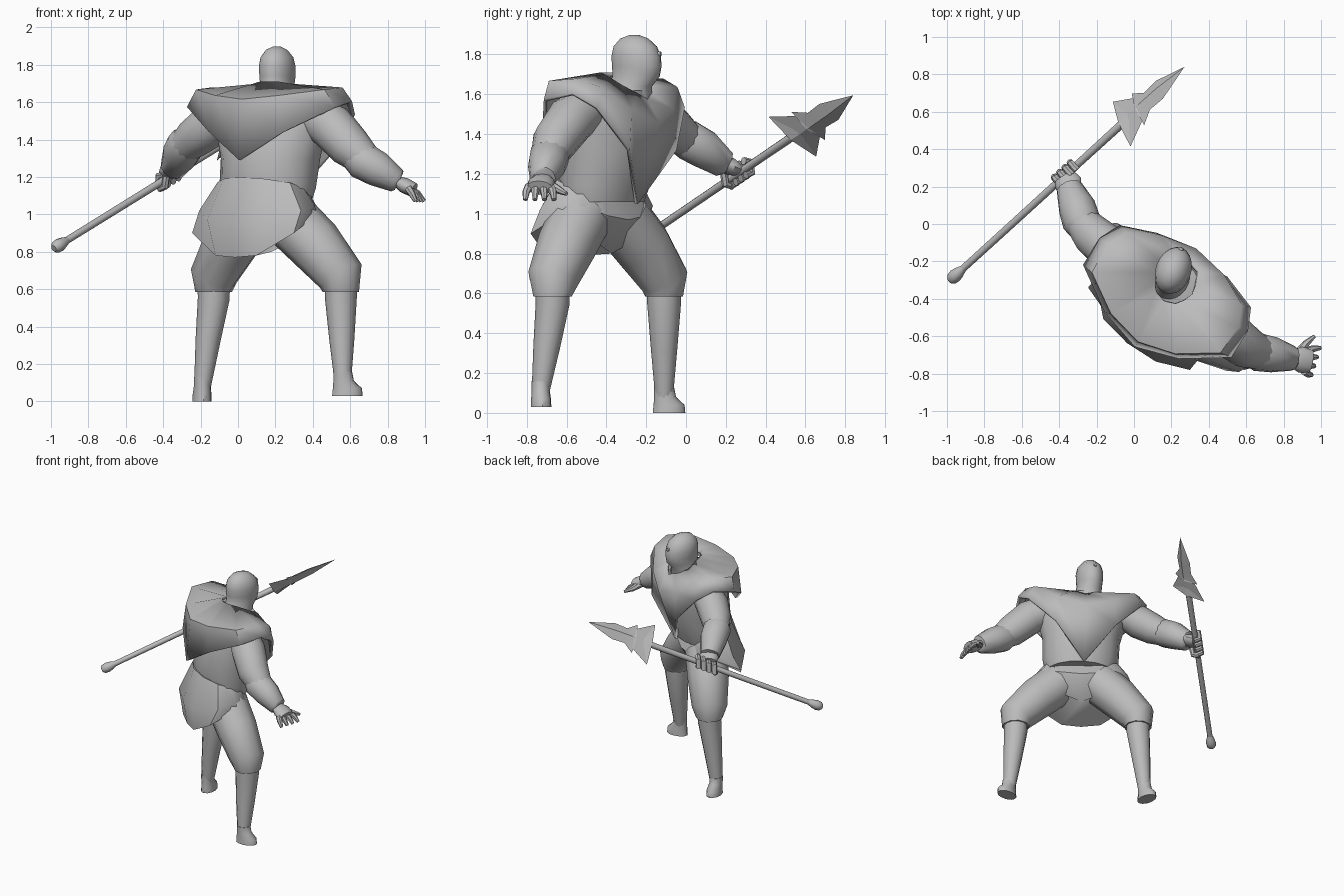
import bpy, bmesh
from math import sin, cos, pi, radians
from mathutils import Vector

cube = bpy.data.objects.get("Cube")
if cube:
    bpy.data.objects.remove(cube)

GREY = (0.5, 0.5, 0.5, 1)
clay = bpy.data.materials.new("clay_grey")
clay.use_nodes = True
clay.diffuse_color = GREY
bsdf = next(n for n in clay.node_tree.nodes if n.type == 'BSDF_PRINCIPLED')
bsdf.inputs["Base Color"].default_value = GREY


def finish(name, bm, angle=45):
    bmesh.ops.recalc_face_normals(bm, faces=bm.faces)
    mesh = bpy.data.meshes.new(name)
    bm.to_mesh(mesh)
    bm.free()
    mesh.materials.append(clay)
    ob = bpy.data.objects.new(name, mesh)
    bpy.context.collection.objects.link(ob)
    bpy.ops.object.select_all(action='DESELECT')
    ob.select_set(True)
    bpy.context.view_layer.objects.active = ob
    bpy.ops.object.shade_smooth_by_angle(angle=radians(angle))
    return ob


def loft(name, rings, caps=True, angle=45):
    """Skin a list of equal closed rings."""
    bm = bmesh.new()
    loops = [[bm.verts.new(p) for p in ring] for ring in rings]
    n = len(loops[0])
    for a, b in zip(loops, loops[1:]):
        for i in range(n):
            j = (i + 1) % n
            bm.faces.new((a[i], a[j], b[j], b[i]))
    if caps:
        bm.faces.new(loops[0])
        bm.faces.new(loops[-1])
    return finish(name, bm, angle)


def frame(x, y, yaw):
    """Turn (left, forward, up) into world coordinates."""
    c, s = cos(radians(yaw)), sin(radians(yaw))
    return lambda left, fwd, z: Vector((x + c * fwd - s * left, y + s * fwd + c * left, z))


def stack(name, at, layers, n=16):
    """Horizontal ellipses: (height, forward offset, half width, half depth)."""
    return loft(name, [[at(w * cos(2 * pi * i / n), o + d * sin(2 * pi * i / n), z)
                        for i in range(n)] for z, o, w, d in layers])


def mirrored(at, half):
    """Close a half ring, front centre to back centre, across the body."""
    return [at(*p) for p in half] + [at(-a, b, c) for a, b, c in half[-2:0:-1]]


def limb(name, path, n=12, flat=1.0):
    """Tube through (x, y, z, radius) points, without twist."""
    pts = [Vector(p[:3]) for p in path]
    rings, last, q = [], None, None
    for i, p in enumerate(pts):
        t = (pts[min(i + 1, len(pts) - 1)] - pts[max(i - 1, 0)]).normalized()
        q = last.rotation_difference(t) @ q if last else t.to_track_quat('Z', 'Y')
        last = t
        r = path[i][3]
        rings.append([p + q @ Vector((r * cos(2 * pi * k / n), r * flat * sin(2 * pi * k / n), 0))
                      for k in range(n)])
    return loft(name, rings)


body = frame(0.19, -0.36, 58)
hips = frame(0.14, -0.42, 51)
face = frame(0.21, -0.25, 70)

# Torso and head
stack("torso", body, [(1.06, -.06, .25, .18), (1.14, -.06, .275, .21), (1.3, -.03, .28, .23),
                      (1.45, -.02, .32, .22), (1.56, 0, .32, .18), (1.62, .05, .14, .12)])
stack("head", face, [(1.54, -.05, .12, .13), (1.64, -.035, .095, .115), (1.69, 0, .088, .122),
                     (1.74, .003, .093, .128), (1.79, 0, .095, .128), (1.84, -.005, .085, .112),
                     (1.88, -.01, .055, .072), (1.897, -.01, .02, .026)], n=20)
limb("face_stud", [(*face(0, .1, 1.8), .014), (*face(0, .132, 1.803), .012)], n=8)

# Short skirted breechcloth: high over the hips, low at the back
WAIST = [(0, .12, 1.08), (.15, .12, 1.09), (.25, .08, 1.11), (.27, 0, 1.14),
         (.25, -.09, 1.17), (.14, -.17, 1.19), (0, -.2, 1.2)]
HIP = [(0, .17, .97), (.15, .16, .99), (.28, .1, 1.04), (.33, .02, 1.05),
       (.35, -.12, 1.02), (.18, -.26, .97), (0, -.28, .96)]
SKIRT = [(0, .06, .8), (.1, .07, .84), (.24, .1, .97), (.35, .02, 1),
         (.35, -.18, .9), (.14, -.24, .78), (0, -.25, .77)]
loft("breechcloth", [mirrored(hips, h) for h in (WAIST, HIP, SKIRT)])

# Poncho
NECK = [(0, .19, 1.57), (.07, .17, 1.6), (.1, .1, 1.64), (.11, .05, 1.67),
        (.09, 0, 1.69), (.06, -.04, 1.7), (0, -.06, 1.7)]
SHOULDER = [(0, .26, 1.45), (.2, .22, 1.52), (.36, .14, 1.63), (.41, .03, 1.67),
            (.4, -.13, 1.66), (.2, -.26, 1.63), (0, -.31, 1.61)]
HEM = [(0, .13, 1.05), (.22, .22, 1.32), (.41, .15, 1.53), (.46, .04, 1.6),
       (.46, -.12, 1.57), (.23, -.27, 1.44), (0, -.34, 1.29)]
poncho = loft("poncho", [mirrored(body, h) for h in (NECK, SHOULDER, HEM)], caps=False, angle=50)
thick = poncho.modifiers.new("thickness", 'SOLIDIFY')
thick.thickness = 0.02
thick.offset = 0

# Legs: breeches with cuffs, bare shins and flared feet
LEGS = {"left": ((.05, -.33), (-.13, -.11), (-.19, -.11), 0, 95),
        "right": ((.27, -.53), (.55, -.67), (.56, -.73), .03, 5)}
for side, (hip, knee, ankle, ground, yaw) in LEGS.items():
    mid = [(a + b) / 2 for a, b in zip(hip, knee)]
    limb(side + "_breeches", [(*hip, .98, .155), (*mid, .84, .15), (*knee, .67, .128),
                              (*knee, .585, .098)], n=10)
    limb(side + "_shin", [(*knee, .64, .088), (*knee, .55, .085),
                          (*[(a + b) / 2 for a, b in zip(knee, ankle)], .33, .067),
                          (*ankle, ground + .08, .045)])
    stack(side + "_foot", frame(*ankle, yaw),
          [(ground + .13, 0, .046, .05), (ground + .08, .005, .046, .055),
           (ground + .04, .025, .05, .078), (ground, .025, .052, .082)], n=12)

# Right arm, reaching out with an open hand
limb("right_upper_arm", [(.4, -.5, 1.53, .11), (.5, -.58, 1.47, .125), (.6, -.66, 1.36, .115),
                         (.68, -.69, 1.29, .09)])
limb("right_bracer", [(.62, -.675, 1.32, .085), (.66, -.685, 1.29, .102), (.75, -.7, 1.24, .095),
                      (.85, -.72, 1.18, .066), (.86, -.72, 1.175, .05)])
limb("right_palm", [(.84, -.72, 1.18, .045), (.89, -.725, 1.155, .07), (.94, -.735, 1.13, .065)],
     flat=.6)
for i in range(4):
    k = i - 1.5
    y = -.735 - .035 * k
    limb(f"right_finger_{i}", [(.91, y, 1.14, .022), (.96 - .01 * i, y - .01 * k, 1.11, .019),
                               (.995 - .015 * i, y - .013 * k, 1.07, .012)], n=7)
limb("right_thumb", [(.88, -.69, 1.15, .026), (.92, -.64, 1.12, .02), (.965, -.6, 1.1, .01)], n=7)

# Left arm, gripping the spear
limb("left_upper_arm", [(-.06, -.17, 1.53, .11), (-.15, -.12, 1.47, .12), (-.23, -.05, 1.41, .11),
                        (-.29, .02, 1.36, .088)])
limb("left_bracer", [(-.26, -.03, 1.385, .085), (-.28, .01, 1.37, .103), (-.305, .09, 1.325, .1),
                     (-.345, .19, 1.25, .072), (-.35, .2, 1.245, .05)])
limb("left_palm", [(-.335, .18, 1.26, .055), (-.35, .215, 1.24, .075), (-.37, .25, 1.225, .06)],
     flat=.6)

# Spear shaft with a rounded butt
butt, tip = Vector((-.965, -.285, .83)), Vector((.27, .84, 1.595))
along = (tip - butt).normalized()
across = Vector((-.25, .77, -.59))
across = (across - along * across.dot(along)).normalized()
normal = along.cross(across)
length = (tip - butt).length
limb("spear_shaft", [(*(butt + along * d), r) for d, r in
                     ((0, .02), (.07, .019), (length / 2, .02), (length - .4, .022))], n=10)
limb("spear_butt", [(*(butt + along * d), r) for d, r in
                    ((-.03, .018), (-.015, .032), (.015, .036), (.045, .03), (.08, .018))], n=10)

# Fingers curled around the shaft
grip = butt + along * ((-.37 - butt.x) / along.x)
away, up = Vector((-.67, .74, 0)), Vector((0, 0, 1))
for i in range(4):
    base = grip + along * (.042 * i - .05)
    limb(f"left_finger_{i}", [(*(base + away * a + up * b), .02) for a, b in
                              ((-.02, .035), (.028, .03), (.034, -.025), (-.005, -.036))], n=7)
limb("left_thumb", [(*(grip + away * a + up * b - along * .06), .02) for a, b in
                    ((-.04, .03), (-.03, -.025), (.015, -.035))], n=7)

# Barbed spearhead: outline fanned to a raised ridge on both faces
HALF = [(0, 0), (.2, .065), (.3, .06), (.37, .115), (.36, .075), (.5, .163), (.43, .03), (.5, .022)]
bm = bmesh.new()
for sx in (1, -1):
    edge = [tip - along * d + across * w * sx for d, w in HALF]
    for sn in (1, -1):
        ridge = [tip - along * d + normal * sn * min(.026, d * .12) for d, w in HALF]
        for i in range(len(HALF) - 1):
            quad = [edge[i], edge[i + 1], ridge[i + 1], ridge[i]]
            bm.faces.new([bm.verts.new(p) for p in (quad[:3] if i == 0 else quad)])
bmesh.ops.remove_doubles(bm, verts=bm.verts, dist=.0005)
finish("spear_head", bm, 20)
